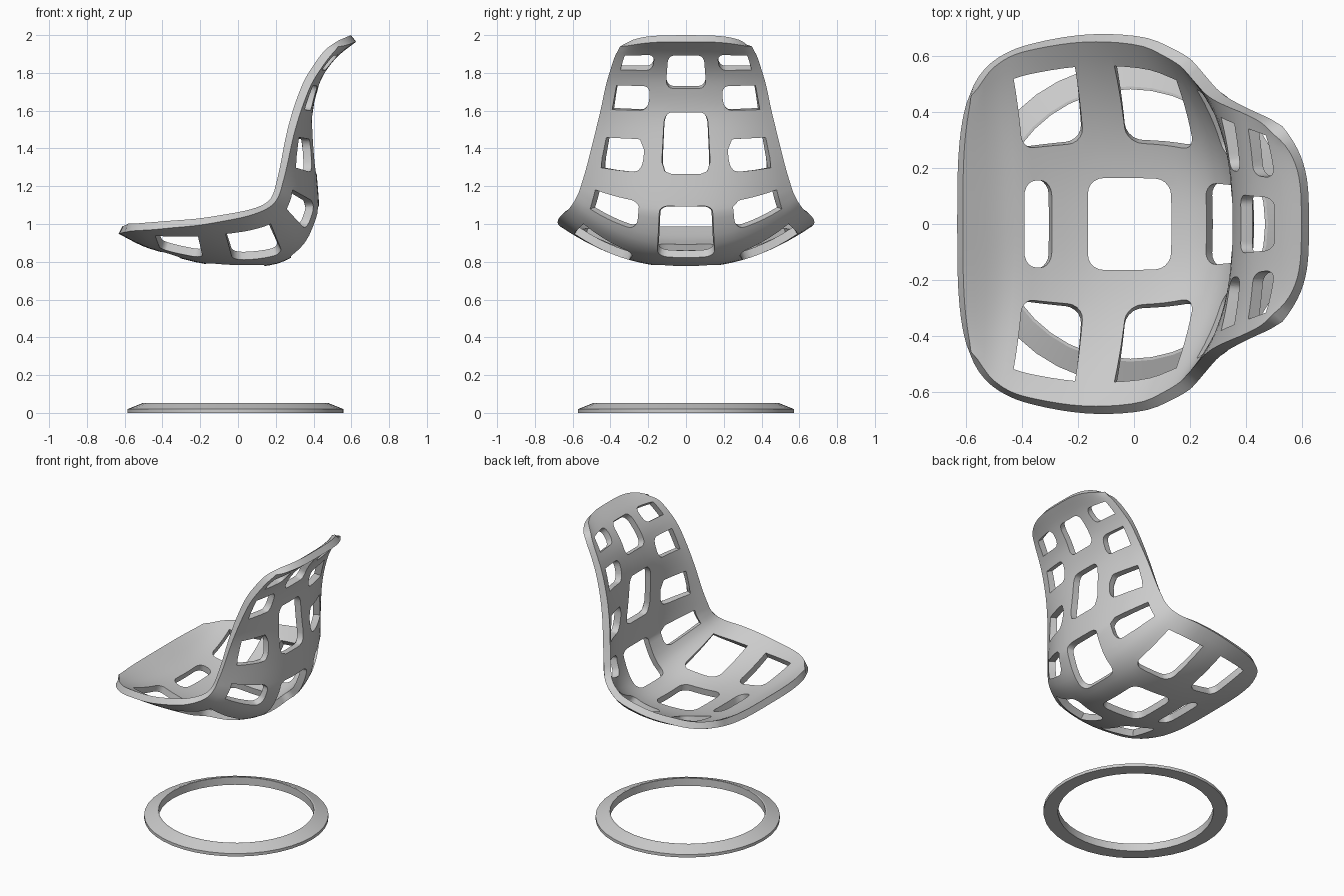
import bpy, bmesh, math
from mathutils import Vector

if "Cube" in bpy.data.objects:
    bpy.data.objects.remove(bpy.data.objects["Cube"])

# Shell stations, front lip to top of back: centre x,z | rim x,z | half width
STATIONS = [
    (-.622, .968, -.585, .980, .46), (-.50, .905, -.525, .985, .55),
    (-.40, .872, -.45, .990, .605), (-.30, .840, -.36, .998, .635),
    (-.17, .810, -.22, 1.01, .66), (-.02, .795, -.09, 1.03, .665),
    (.12, .797, .04, 1.055, .65), (.24, .825, .13, 1.085, .61),
    (.34, .90, .18, 1.12, .58), (.40, 1.03, .205, 1.165, .555),
    (.407, 1.10, .218, 1.21, .54), (.395, 1.26, .242, 1.31, .512),
    (.378, 1.45, .275, 1.47, .475), (.375, 1.60, .315, 1.61, .445),
    (.405, 1.73, .365, 1.74, .42), (.447, 1.82, .415, 1.825, .397),
    (.52, 1.91, .47, 1.90, .37), (.612, 1.982, .515, 1.945, .335)]
N = len(STATIONS) - 1
HALF = .022          # half the shell thickness


def station(s):
    """Smooth (Catmull-Rom) interpolation along the stations."""
    i = min(max(int(math.floor(s)), 0), N - 1)
    f = s - i
    pts = [Vector(p) for p in STATIONS]
    b, c = pts[i], pts[i + 1]
    a = pts[i - 1] if i > 0 else 2 * b - c
    d = pts[i + 2] if i + 2 <= N else 2 * c - b
    return .5 * (2 * b + (c - a) * f + (2 * a - 5 * b + 4 * c - d) * f * f
                 + (3 * b - a - 3 * c + d) * f ** 3)


def surface(s, t):
    cx, cz, ex, ez, w = station(s)
    p = 2.3 + 1.2 * max(0, 1 - s / 2, 1 - (N - s) / 2)
    k = abs(t) ** p
    return Vector((cx + (ex - cx) * k, w * t, cz + (ez - cz) * k))


def shell_point(v):
    s, t, h = v
    e = .01
    n = (surface(s + e, t) - surface(s - e, t)).cross(
        surface(s, t + e) - surface(s, t - e)).normalized()
    return surface(s, t) + n * h * HALF


def make_object(name, bm):
    bmesh.ops.recalc_face_normals(bm, faces=bm.faces)
    me = bpy.data.meshes.new(name)
    bm.to_mesh(me)
    bm.free()
    ob = bpy.data.objects.new(name, me)
    bpy.context.collection.objects.link(ob)
    return ob


def extrude_faces(bm, faces, h):
    r = bmesh.ops.extrude_face_region(bm, geom=faces)
    vs = [g for g in r["geom"] if isinstance(g, bmesh.types.BMVert)]
    bmesh.ops.translate(bm, verts=vs, vec=(0, 0, h))


def hole(bm, s0, s1, t0, t1, sharp_low=False, sharp_high=False):
    """Rounded rectangular prism in shell coordinates."""
    rs, rt, pts = min(.42, .4 * (s1 - s0)), .085, []
    for q, (sx, sy) in enumerate(((1, 1), (-1, 1), (-1, -1), (1, -1))):
        s, t = (s1 if sx > 0 else s0), (t1 if sy > 0 else t0)
        if (sy > 0 and sharp_high) or (sy < 0 and sharp_low):
            pts.append((s, t))
            continue
        for j in range(6):
            a = math.pi / 2 * (q + j / 5)
            pts.append((s - sx * rs + rs * math.cos(a), t - sy * rt + rt * math.sin(a)))
    f = bm.faces.new([bm.verts.new((s, t, -3)) for s, t in pts])
    extrude_faces(bm, [f], 6)


# Flat slab, later bent into the shell
bm = bmesh.new()
NS, NT = N * 3, 28
grid = [[bm.verts.new((N * i / NS, -1 + 2 * j / NT, -1)) for j in range(NT + 1)]
        for i in range(NS + 1)]
for i in range(NS):
    for j in range(NT):
        bm.faces.new((grid[i][j], grid[i + 1][j], grid[i + 1][j + 1], grid[i][j + 1]))
extrude_faces(bm, bm.faces[:], 2)
shell = make_object("seat_shell", bm)

# Openings: one centre row and two mirrored side rows
bm = bmesh.new()
for s0, s1 in ((2.02, 3.01), (4.02, 6.13), (7.28, 9.93), (11.01, 12.95), (13.95, 15.97)):
    hole(bm, s0, s1, -.252, .252)
for s0, s1 in ((2.02, 3.96), (5.02, 7.02), (8.38, 10.02), (11.02, 11.97), (13.02, 14.05), (15.05, 16.02)):
    hole(bm, s0, s1, .445, .868, sharp_high=True)
    hole(bm, s0, s1, -.868, -.445, sharp_low=True)
cutter = make_object("opening_cutter", bm)
cutter.hide_render = True

mod = shell.modifiers.new("openings", "BOOLEAN")
mod.operation, mod.solver, mod.object = "DIFFERENCE", "EXACT", cutter
bpy.context.view_layer.objects.active = shell
shell.select_set(True)
bpy.ops.object.modifier_apply(modifier=mod.name)
bpy.data.objects.remove(cutter)

# Bend the slab into shape
bm = bmesh.new()
bm.from_mesh(shell.data)
for v in bm.verts:
    v.co = shell_point(v.co)
bmesh.ops.triangulate(bm, faces=[f for f in bm.faces if len(f.verts) > 4])
bmesh.ops.recalc_face_normals(bm, faces=bm.faces)
bm.to_mesh(shell.data)
bm.free()

# Floor ring with a sloping top
PROFILE = ((.572, 0), (.572, .02), (.492, .052), (.482, .052), (.482, 0))
SEG = 40
bm = bmesh.new()
rings = [[bm.verts.new((-.013 + r * math.cos(2 * math.pi * k / SEG),
                        r * math.sin(2 * math.pi * k / SEG), z)) for k in range(SEG)]
         for r, z in PROFILE]
for i in range(len(rings)):
    a, b = rings[i], rings[(i + 1) % len(rings)]
    for k in range(SEG):
        m = (k + 1) % SEG
        bm.faces.new((a[k], a[m], b[m], b[k]))
ring = make_object("floor_ring", bm)

for ob in (shell, ring):
    bpy.ops.object.select_all(action="DESELECT")
    ob.select_set(True)
    bpy.context.view_layer.objects.active = ob
    bpy.ops.object.shade_smooth_by_angle(angle=math.radians(35 if ob is shell else 15))
